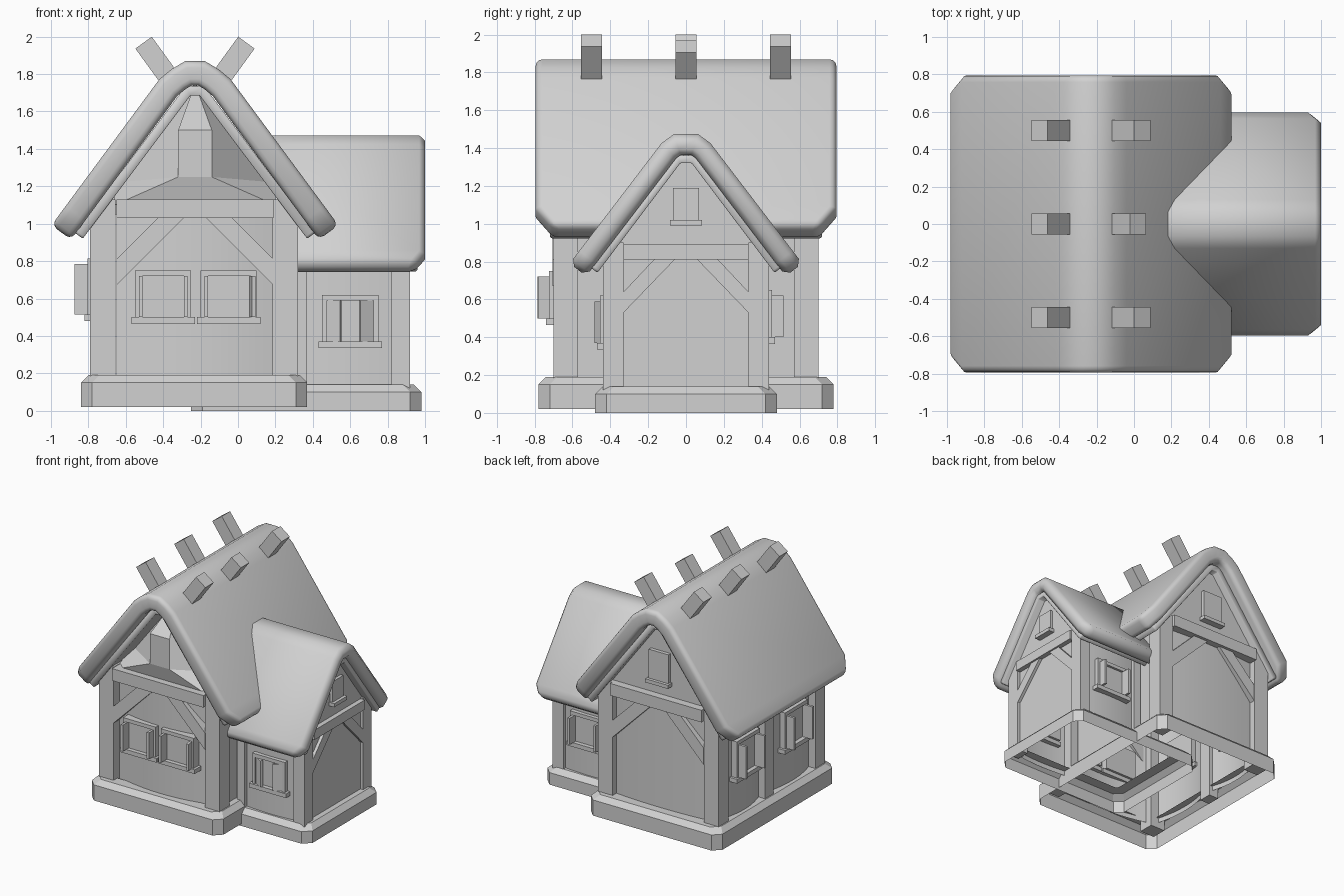
import bpy, bmesh, math
from mathutils import Matrix, Vector

cube = bpy.data.objects.get("Cube")
if cube:
    bpy.data.objects.remove(cube, do_unlink=True)

grey = bpy.data.materials.new("plain_grey")
grey.use_nodes = True
grey.diffuse_color = (0.64, 0.64, 0.64, 1)
grey.node_tree.nodes["Principled BSDF"].inputs["Base Color"].default_value = (0.64, 0.64, 0.64, 1)

RIDGE = -0.23


def smooth(obj, degrees):
    bpy.ops.object.select_all(action='DESELECT')
    obj.select_set(True)
    bpy.context.view_layer.objects.active = obj
    bpy.ops.object.shade_smooth_by_angle(angle=math.radians(degrees))


def make(name, verts, faces, closed=True):
    mesh = bpy.data.meshes.new(name)
    mesh.from_pydata([tuple(v) for v in verts], [], faces)
    if closed:
        bm = bmesh.new()
        bm.from_mesh(mesh)
        bmesh.ops.recalc_face_normals(bm, faces=bm.faces)
        bm.to_mesh(mesh)
        bm.free()
    mesh.materials.append(grey)
    obj = bpy.data.objects.new(name, mesh)
    bpy.context.collection.objects.link(obj)
    return obj


def prism(name, outline, offset, place=Matrix()):
    """Extrude a closed outline of points along an offset vector."""
    n = len(outline)
    low = [Vector(p) for p in outline]
    verts = [place @ v for v in low + [p + Vector(offset) for p in low]]
    faces = [tuple(range(n)), tuple(range(n, 2 * n))]
    faces += [(i, (i + 1) % n, n + (i + 1) % n, n + i) for i in range(n)]
    make(name, verts, faces)


def box(name, x, y, z, place=Matrix()):
    base = [(x[0], y[0], z[0]), (x[1], y[0], z[0]), (x[1], y[1], z[0]), (x[0], y[1], z[0])]
    prism(name, base, (0, 0, z[1] - z[0]), place)


def foundation(name, x, y, z0, z1):
    """Plinth shell, open below, with cut corners and a bevelled top ledge."""
    levels = [(0, z0), (0, z1 - 0.04), (0.04, z1), (0.13, z1)]
    verts = []
    for inset, z in levels:
        a, b, c, d = x[0] + inset, x[1] - inset, y[0] + inset, y[1] - inset
        k = 0.06 if inset < 0.1 else 0.02
        verts += [(px, py, z) for px, py in (
            (a + k, c), (b - k, c), (b, c + k), (b, d - k),
            (b - k, d), (a + k, d), (a, d - k), (a, c + k))]
    faces = [(i * 8 + j, i * 8 + (j + 1) % 8, (i + 1) * 8 + (j + 1) % 8, (i + 1) * 8 + j)
             for i in range(len(levels) - 1) for j in range(8)]
    make(name, verts, faces, False)


def roof(name, half, ends, cut, thick, bevel, segments, angle, place):
    """Bent sheet with trimmed eave corners, mirrored from half a profile."""
    pts = [Vector(p) for p in half]
    pts.insert(1, pts[0] + (pts[1] - pts[0]).normalized() * cut * 1.4)
    pts += [Vector((-p.x, p.y)) for p in reversed(pts)]
    verts = []
    for i, p in enumerate(pts):
        trim = cut if i in (0, len(pts) - 1) else 0
        verts += [place @ Vector((p.x, y, p.y)) for y in (ends[0] + trim, ends[1] - trim)]
    faces = [(2 * i, 2 * i + 2, 2 * i + 3, 2 * i + 1) for i in range(len(pts) - 1)]
    obj = make(name, verts, faces, False)
    solid = obj.modifiers.new("Thickness", 'SOLIDIFY')
    solid.thickness, solid.offset, solid.use_even_offset = thick, -1, True
    round_off = obj.modifiers.new("Edges", 'BEVEL')
    round_off.width, round_off.segments = bevel, segments
    round_off.limit_method, round_off.angle_limit = 'ANGLE', math.radians(50)
    round_off.use_clamp_overlap = False
    smooth(obj, angle)


def wall(name, start, end, bulge, z0, z1, n=10):
    """Wall bay bowed outward to the right of its start-end direction."""
    a, b = Vector(start), Vector(end)
    side = Vector(((b - a).y, -(b - a).x)).normalized()
    verts = []
    for i in range(n + 1):
        t = i / n
        p = a.lerp(b, t) + side * bulge * 4 * t * (1 - t)
        verts += [(p.x, p.y, z0), (p.x, p.y, z1)]
    smooth(make(name, verts, [(2 * i, 2 * i + 2, 2 * i + 3, 2 * i + 1) for i in range(n)], False), 40)


def facing(x, y, z, degrees):
    """Local frame with -y pointing out of the wall."""
    return Matrix.Translation((x, y, z)) @ Matrix.Rotation(math.radians(degrees), 4, 'Z')


def window(name, place, swing=(90, 90), w=0.15, h=0.25, reach=0.08):
    box(name + "_pane", (-w, w), (-0.01, 0.06), (0, h), place)
    for s in (-1, 1):
        box(name + "_jamb", sorted((s * w, s * (w - 0.025))), (-0.03, 0), (0, h), place)
        hinge = place @ Matrix.Translation((s * (w - 0.03), -0.01, 0))
        hinge = hinge @ Matrix.Rotation(math.radians(s * (swing[s > 0] - 90)), 4, 'Z')
        box(name + "_shutter", (-0.01, 0.01), (-reach, 0), (0, h - 0.03), hinge)
    box(name + "_head", (-w, w), (-0.03, 0), (h - 0.03, h), place)
    box(name + "_sill", (-w - 0.02, w + 0.02), (-0.045, 0.04), (-0.035, 0), place)


def attic_window(name, place, w, h):
    box(name + "_pane", (-w, w), (-0.02, 0.02), (0, h), place)
    box(name + "_sill", (-w - 0.015, w + 0.015), (-0.045, 0.02), (-0.03, 0), place)


def brace(name, place, half, low, top, rise, run):
    for s in (-1, 1):
        prism(name, [(s * half, 0, low), (s * half, 0, low + rise),
                     (s * (half - run), 0, top), (s * (half - run - rise), 0, top)],
              (0, 0.07, 0), place)


# Foundations
foundation("main_foundation", (-0.84, 0.37), (-0.78, 0.78), 0.02, 0.19)
foundation("annex_foundation", (-0.25, 0.98), (-0.48, 0.48), 0, 0.14)

# Main posts, beams and braces
for s in (-1, 1):
    for x in (-0.72, 0.255):
        box("main_post", (x - 0.07, x + 0.065), sorted((s * 0.57, s * 0.7)), (0.1, 1.13))
    box("main_beam", (-0.65, 0.19), sorted((s * 0.6, s * 0.725)), (1.03, 1.13))
box("side_post", (-0.79, -0.7), (-0.02, 0.09), (0.1, 1.1))
for angle, y in ((0, -0.705), (180, 0.70)):
    brace("main_brace", facing(RIDGE, y, 0, angle), 0.42, 0.67, 1.03, 0.14, 0.22)

# Main walls
wall("front_wall", (-0.65, -0.63), (0.19, -0.63), 0.06, 0.15, 1.1)
wall("back_wall", (0.19, 0.65), (-0.65, 0.65), 0.02, 0.15, 1.1)
wall("left_wall", (0.28, -0.57), (0.28, 0.57), 0, 0.15, 1.1)
wall("right_wall_back", (-0.73, 0.57), (-0.73, 0.09), 0.04, 0.15, 1.1)
wall("right_wall_front", (-0.73, -0.02), (-0.73, -0.57), 0.04, 0.15, 1.1)
make("back_gable", [(0.3, 0.66, 1.05), (-0.76, 0.66, 1.05), (RIDGE, 0.66, 1.75)], [(0, 1, 2)], False)

# Front gable folding forward to its window
gable = [(-0.66, -0.66, 1.1), (0.2, -0.66, 1.1), (0.2, -0.45, 1.22), (RIDGE, -0.45, 1.75),
         (-0.66, -0.45, 1.22), (-0.32, -0.7, 1.25), (-0.14, -0.7, 1.25), (-0.14, -0.7, 1.5), (-0.32, -0.7, 1.5)]
make("front_gable", gable, [(0, 1, 6, 5), (1, 2, 6), (2, 3, 7, 6), (3, 8, 7),
                            (3, 4, 5, 8), (4, 0, 5), (5, 6, 7, 8)], False)
attic_window("back_attic_window", facing(RIDGE, 0.67, 1.25, 180), 0.09, 0.24)

# Annex frame and walls
for y in (-0.385, 0.385):
    box("annex_post", (0.82, 0.92), (y - 0.055, y + 0.055), (0.1, 0.9))
    box("annex_inner_post", (0.3, 0.37), (y - 0.055, y + 0.055), (0.1, 0.9))
box("annex_beam", (0.83, 0.935), (-0.33, 0.33), (0.81, 0.89))
brace("annex_brace", facing(0.92, 0, 0, 90), 0.33, 0.53, 0.81, 0.11, 0.16)
wall("annex_front_wall", (0.37, -0.41), (0.82, -0.41), 0.015, 0.1, 0.9)
wall("annex_back_wall", (0.82, 0.41), (0.37, 0.41), 0.015, 0.1, 0.9)
make("annex_gable", [(0.895, -0.34, 0.1), (0.895, 0.34, 0.1), (0.895, 0.42, 0.85), (0.895, 0, 1.38),
                     (0.895, -0.42, 0.85)], [(0, 1, 2, 3, 4)], False)
attic_window("annex_attic_window", facing(0.9, 0, 1.02, 90), 0.07, 0.17)

# Windows
for x, swing in ((-0.4, (90, 90)), (-0.05, (90, 100))):
    window("front_window", facing(x, -0.695, 0.5, 0), swing)
for y in (0.33, -0.3):
    window("right_window", facing(-0.775, y, 0.515, -90), h=0.3, reach=0.09)
window("annex_front_window", facing(0.6, -0.425, 0.37, 0), (30, 30))
window("annex_back_window", facing(0.6, 0.425, 0.4, 180))

# Roofs: thick outer sheet over a thin lining
shift = Matrix.Translation((RIDGE, 0, 0))
turn = Matrix.Rotation(math.radians(-90), 4, 'Z')
roof("main_roof", [(-0.767, 0.992), (-0.19, 1.773), (-0.126, 1.826), (-0.053, 1.869)],
     (-0.795, 0.795), 0.09, 0.13, 0.035, 3, 40, shift)
roof("main_roof_lining", [(-0.64, 0.95), (-0.05, 1.735)], (-0.72, 0.72), 0.01, 0.05, 0.004, 1, 10, shift)
roof("annex_roof", [(-0.615, 0.79), (-0.13, 1.425), (-0.065, 1.473)],
     (0.1, 1.0), 0.06, 0.11, 0.03, 1, 10, turn)
roof("annex_roof_lining", [(-0.5, 0.765), (-0.05, 1.36)], (0.15, 0.96), 0.01, 0.04, 0.004, 1, 10, turn)

# Crossed rafter ends along the ridge
for y in (-0.5, 0, 0.5):
    for s in (-1, 1):
        drop = 0.04 if y == 0 and s == 1 else 0
        tip = Vector((RIDGE + s * 0.275, y, 1.968))
        place = Matrix.Translation(tip) @ Matrix.Rotation(s * math.radians(36), 4, 'Y')
        box("rafter_end", (-0.054, 0.054), (-0.055, 0.055), (-0.3, -drop), place)
